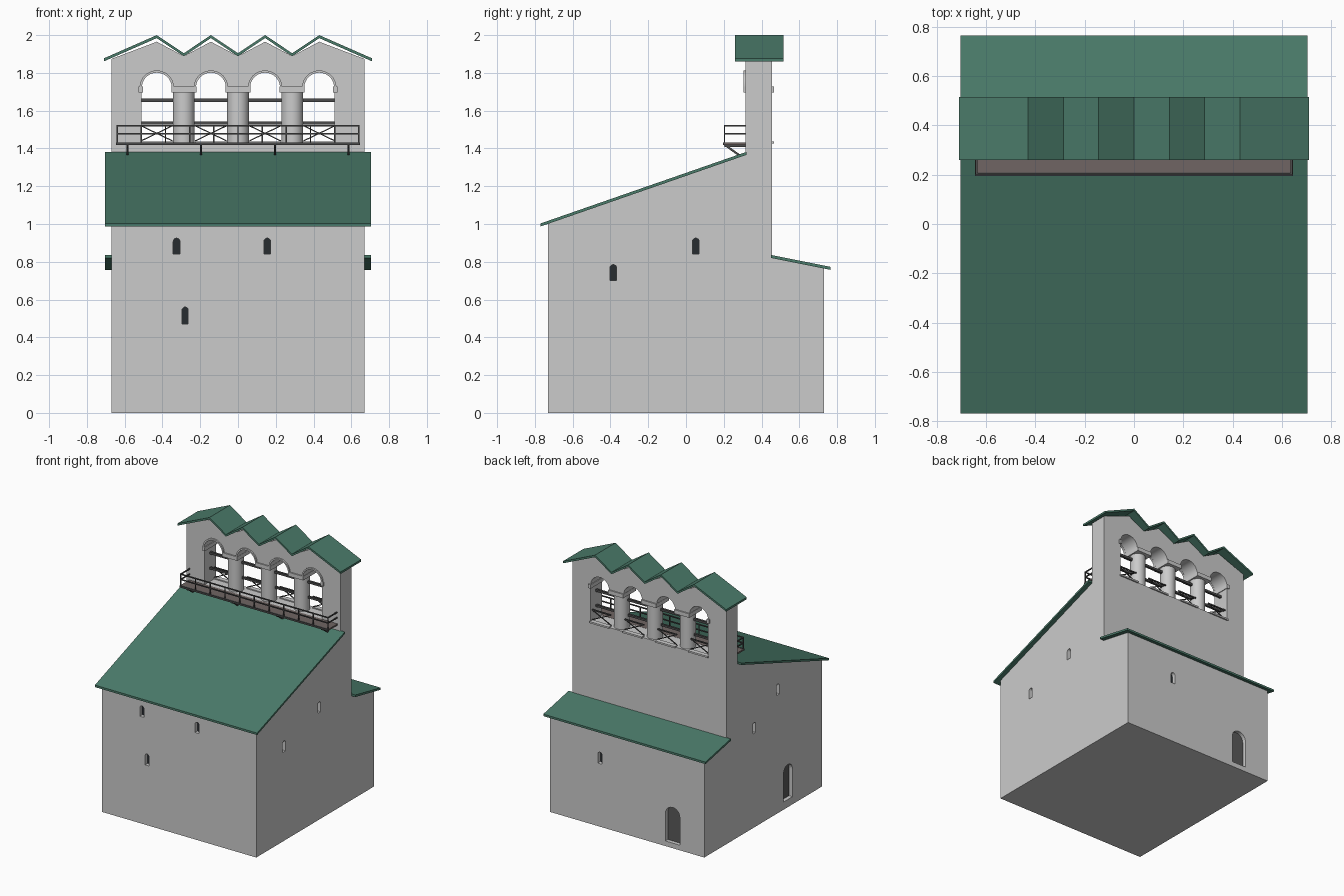
import bpy, bmesh, math
from mathutils import Vector, Matrix

if "Cube" in bpy.data.objects:
    bpy.data.objects.remove(bpy.data.objects["Cube"])


def material(name, rgb):
    m = bpy.data.materials.new(name)
    m.diffuse_color = (*rgb, 1)
    m.use_nodes = True
    m.node_tree.nodes["Principled BSDF"].inputs["Base Color"].default_value = m.diffuse_color
    return m


GREEN = material("green_roof", (0.07, 0.2, 0.145))
DARK = material("dark_opening", (0.02, 0.025, 0.03))
METAL = material("dark_metal", (0.07, 0.07, 0.07))
WOOD = material("deck_wood", (0.16, 0.13, 0.125))
DOOR = material("door_grey", (0.1, 0.1, 0.1))


def finish(name, bm, mat=None):
    bmesh.ops.recalc_face_normals(bm, faces=bm.faces[:])
    me = bpy.data.meshes.new(name)
    bm.to_mesh(me)
    bm.free()
    ob = bpy.data.objects.new(name, me)
    bpy.context.collection.objects.link(ob)
    if mat:
        me.materials.append(mat)
    return ob


def add_prism(bm, pts, axis, a, b):
    # profile is (y, z) along x, or (x, z) along y
    put = (lambda u, z, d: (d, u, z)) if axis == 'x' else (lambda u, z, d: (u, d, z))
    face = bm.faces.new([bm.verts.new(put(u, z, a)) for u, z in pts])
    ext = bmesh.ops.extrude_face_region(bm, geom=[face], use_keep_orig=True)
    move = Vector(put(0, 0, b - a))
    for v in ext["geom"]:
        if isinstance(v, bmesh.types.BMVert):
            v.co += move


def prism(name, pts, axis, a, b, mat=None):
    bm = bmesh.new()
    add_prism(bm, pts, axis, a, b)
    return finish(name, bm, mat)


def add_box(bm, lo, hi):
    lo, hi = Vector(lo), Vector(hi)
    m = Matrix.Translation((lo + hi) / 2) @ Matrix.Diagonal((*(hi - lo), 1))
    bmesh.ops.create_cube(bm, size=1, matrix=m)


def add_bar(bm, p, q, t):
    p, q = Vector(p), Vector(q)
    d = q - p
    m = (Matrix.Translation((p + q) / 2) @ d.to_track_quat('Z', 'Y').to_matrix().to_4x4()
         @ Matrix.Diagonal((t, t, d.length, 1)))
    bmesh.ops.create_cube(bm, size=1, matrix=m)


def arc(c, z, r, n=20):
    return [(c + r * math.cos(math.pi * i / n), z + r * math.sin(math.pi * i / n)) for i in range(n + 1)]


def arched(c, z0, z1, w):
    return [(c - w / 2, z0), (c + w / 2, z0)] + arc(c, z1 - w / 2, w / 2, 12)


def cut(ob, cutter):
    mod = ob.modifiers.new("openings", 'BOOLEAN')
    mod.operation, mod.solver, mod.object = 'DIFFERENCE', 'EXACT', cutter
    cutter.hide_render = True
    cutter.hide_viewport = True
    cutter.display_type = 'WIRE'
    bpy.context.view_layer.objects.active = ob
    bpy.ops.object.modifier_apply(modifier=mod.name)
    bpy.data.objects.remove(cutter)


# Main building body
body = prism("building_body", [(-.73, 0), (.73, 0), (.73, .77), (.455, .826), (.455, 1.37),
                               (.315, 1.37), (-.73, 1.003)], 'x', -.67, .67)

# Windows and doors: axis, outward sign, centre, bottom, top, width
openings = [('y', -1, -.325, .84, .925, .036), ('y', -1, .155, .84, .925, .036),
            ('y', -1, -.28, .47, .56, .032),
            ('x', 1, -.385, .70, .785, .036), ('x', 1, .052, .84, .925, .036),
            ('y', 1, .237, .495, .585, .036), ('y', 1, -.395, .04, .32, .125),
            ('x', -1, .11, .74, .825, .036), ('x', -1, -.185, .93, 1.015, .036),
            ('x', -1, -.31, .06, .335, .11)]
recess, glass, doors = bmesh.new(), bmesh.new(), bmesh.new()
for axis, s, c, z0, z1, w in openings:
    face = .67 if axis == 'x' else .73
    add_prism(recess, arched(c, z0, z1, w), axis, s * (face - .035), s * (face + .03))
    panel = arched(c, z0 - .002, z1 + .002, w + .004)
    add_prism(doors if w > .1 else glass, panel, axis, s * (face - .05), s * (face - .03))
cut(body, finish("opening_cutter", recess))
finish("window_panes", glass, DARK)
finish("door_panels", doors, DOOR)


# Sloping roofs
def slab(name, top, axis, a, b, t=.016):
    prism(name, top + [(u, z - t) for u, z in reversed(top)], axis, a, b, GREEN)


slab("main_roof", [(-.77, 1.003), (.32, 1.382)], 'x', -.705, .705)
slab("rear_roof", [(.45, .836), (.765, .773)], 'x', -.705, .705)

# Bell wall with four gables and arched opening
centres = [-.43, -.1435, .1435, .43]
valleys = [-.287, 0, .287]


def zigzag(end, z_end, z_peak, z_valley):
    mid = [p for i, c in enumerate(centres)
           for p in [(c, z_peak)] + ([(valleys[i], z_valley)] if i < 3 else [])]
    return [(-end, z_end)] + mid + [(end, z_end)]


wall = prism("bell_wall", zigzag(.67, 1.874, 1.965, 1.889) + [(.67, 1.37), (-.67, 1.37)], 'y', .315, .455)
hole = [(-.51, 1.43), (.51, 1.43)]
for c in reversed(centres):
    if c != centres[-1]:
        hole.append((c + .08, 1.70))
    hole += arc(c, 1.722, .08)
    if c != centres[0]:
        hole.append((c - .08, 1.70))
cut(wall, prism("arcade_cutter", hole, 'y', .2, .6))
slab("bell_wall_roof", zigzag(.71, 1.877, 2.0, 1.904), 'y', .26, .515)

# Columns
bm = bmesh.new()
for x in valleys:
    bmesh.ops.create_cone(bm, cap_ends=True, segments=32, radius1=.057, radius2=.057, depth=.275,
                          matrix=Matrix.Translation((x, .385, 1.5675)))
cols = finish("arcade_columns", bm)

# Arch mouldings, imposts and sills
bm = bmesh.new()
for c in centres:
    add_prism(bm, arc(c, 1.722, .091) + arc(c, 1.722, .079)[::-1], 'y', .304, .32)
trims = finish("arch_mouldings", bm)
bm = bmesh.new()
for x in valleys:
    add_box(bm, (x - .066, .305, 1.697), (x + .066, .465, 1.728))
for s in (-1, 1):
    add_box(bm, (s * .515 - .011, .305, 1.697), (s * .515 + .011, .465, 1.728))
for c in centres:
    add_box(bm, (c - .085, .43, 1.425), (c + .085, .466, 1.438))
finish("imposts_and_sills", bm)
for ob in (wall, cols, trims):
    bpy.ops.object.select_all(action='DESELECT')
    ob.select_set(True)
    bpy.context.view_layer.objects.active = ob
    bpy.ops.object.shade_smooth_by_angle(angle=math.radians(30))

# Bell beams and crossed guards in the openings
bm = bmesh.new()
for z, t in ((1.655, .018), (1.535, .016)):
    add_bar(bm, (-.515, .385, z), (.515, .385, z), t)
for c in centres:
    l, r, y = c - .083, c + .083, .435
    add_bar(bm, (l, y, 1.52), (r, y, 1.52), .009)
    add_bar(bm, (l, y, 1.44), (r, y, 1.52), .006)
    add_bar(bm, (l, y, 1.52), (r, y, 1.44), .006)
finish("bell_beams_and_guards", bm, METAL)

# Balcony deck, railing and brackets
bm = bmesh.new()
add_box(bm, (-.645, .2, 1.419), (.645, .318, 1.431))
finish("balcony_deck", bm, WOOD)
bm = bmesh.new()
for i in range(11):
    x = -.64 + .128 * i
    add_bar(bm, (x, .204, 1.42), (x, .204, 1.522), .007)
for z in (1.478, 1.52):
    add_bar(bm, (-.643, .204, z), (.643, .204, z), .008)
    for s in (-1, 1):
        add_bar(bm, (s * .64, .204, z), (s * .64, .318, z), .008)
add_bar(bm, (-.645, .202, 1.425), (.645, .202, 1.425), .014)
finish("balcony_railing", bm, METAL)
bm = bmesh.new()
for x in (-.585, -.195, .195, .585):
    add_bar(bm, (x, .204, 1.42), (x, .285, 1.362), .011)
    add_bar(bm, (x, .204, 1.413), (x, .318, 1.413), .011)
finish("balcony_brackets", bm, METAL)
